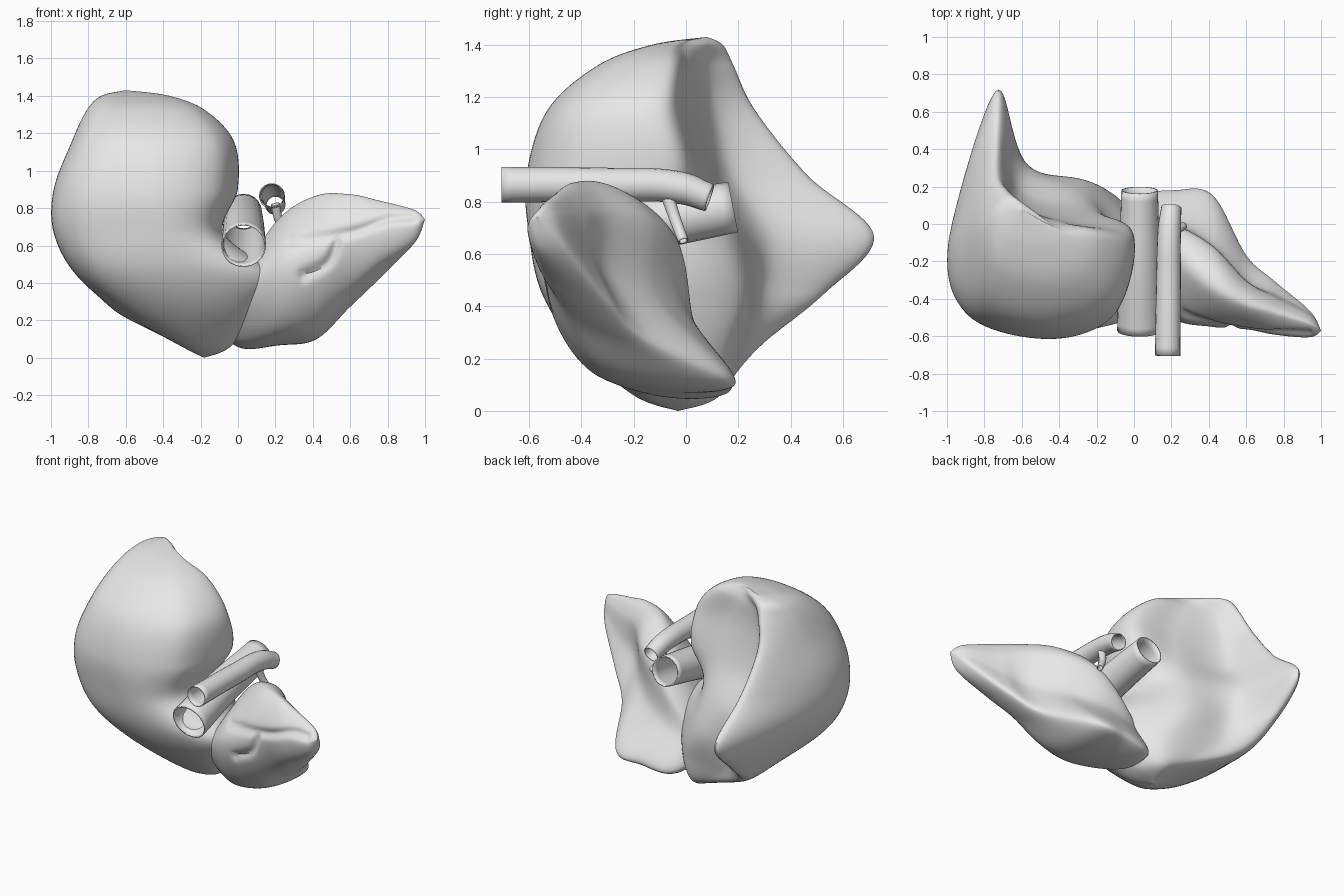
import bpy
import bmesh
import math
from mathutils import Vector

default_cube = bpy.data.objects.get("Cube")
if default_cube:
    bpy.data.objects.remove(default_cube, do_unlink=True)

# One neutral grey for every part
grey = bpy.data.materials.new("neutral_grey")
grey.use_nodes = True
grey_colour = (0.8, 0.8, 0.8, 1)
grey.diffuse_color = grey_colour
grey.node_tree.nodes["Principled BSDF"].inputs["Base Color"].default_value = grey_colour


def smooth_path(points, steps, closed):
    """Smooth curve that passes through every control point."""
    count = len(points)

    def control(index):
        if closed:
            return points[index % count]
        return points[max(0, min(count - 1, index))]

    path = []
    for index in range(count if closed else count - 1):
        before, start, end, after = (control(index + offset) for offset in (-1, 0, 1, 2))
        tangent_in, tangent_out = (end - before) / 2, (after - start) / 2
        for step in range(steps):
            t = step / steps
            ease = t * t * (3 - 2 * t)
            path.append(start.lerp(end, ease)
                        + tangent_in * (t * (1 - t) ** 2)
                        - tangent_out * (t * t * (1 - t)))
    if not closed:
        path.append(points[-1].copy())
    return path


def finish(mesh_object):
    bpy.ops.object.select_all(action="DESELECT")
    mesh_object.select_set(True)
    bpy.context.view_layer.objects.active = mesh_object
    bpy.ops.object.shade_smooth_by_angle(angle=math.radians(50))


def loft(name, first_tip, sections, last_tip, steps=12, shape=None):
    """Skin closed sections between two end points."""
    rings = [smooth_path(section, steps, True) for section in sections]
    columns = []
    for column in zip(*rings):
        columns.append(smooth_path([first_tip, *column, last_tip], steps, False))

    bm = bmesh.new()
    grid = [[bm.verts.new(point) for point in column] for column in columns]
    for index, column in enumerate(grid):
        neighbour = grid[(index + 1) % len(grid)]
        for row in range(len(column) - 1):
            bm.faces.new((column[row], neighbour[row],
                          neighbour[row + 1], column[row + 1]))
    bmesh.ops.remove_doubles(bm, verts=bm.verts, dist=0.0001)
    bmesh.ops.recalc_face_normals(bm, faces=bm.faces)
    bm.normal_update()
    if shape:
        shape(bm)
    mesh = bpy.data.meshes.new(name)
    bm.to_mesh(mesh)
    bm.free()
    mesh.materials.append(grey)
    lobe = bpy.data.objects.new(name, mesh)
    bpy.context.collection.objects.link(lobe)
    finish(lobe)


def carve_fissures(bm):
    """Press shallow creases into the front face."""
    creases = [
        [(0.28, 0.62), (0.6, 0.67), (0.8, 0.74), (0.93, 0.75)],
        [(0.53, 0.63), (0.48, 0.51), (0.35, 0.44)],
    ]
    trail = []
    for crease in creases:
        trail += smooth_path([Vector((x, 0, z)) for x, z in crease], 16, False)
    for vert in bm.verts:
        facing = max(0, -vert.normal.y)
        spot = Vector((vert.co.x, 0, vert.co.z))
        nearest = min((spot - point).length for point in trail)
        vert.co.y += 0.025 * facing * math.exp(-(nearest / 0.025) ** 2)


def corner(side, front):
    """Rounded corner between a side point and the front point."""
    return Vector((side.x * 0.8 + front.x * 0.2,
                   side.y * 0.24 + front.y * 0.76, front.z))


# Right lobe: height, then outer, front, inner, roll, hollow and rear tip
right_levels = [
    (.06, (-.3, -.05), (-.2, -.2), (-.04, -.02), (-.1, .1), (-.18, .13), (-.25, .08)),
    (.25, (-.64, -.05), (-.3, -.42), (.11, -.16), (-.1, .15), (-.44, .23), (-.64, .27)),
    (.45, (-.87, -.1), (-.42, -.55), (.16, -.27), (-.18, .19), (-.54, .29), (-.73, .52)),
    (.67, (-.98, -.1), (-.45, -.6), (-.08, -.17), (-.23, .14), (-.58, .31), (-.74, .71)),
    (.9, (-.98, -.1), (-.45, -.61), (-.01, -.05), (-.27, .07), (-.61, .17), (-.75, .46)),
    (1.15, (-.89, -.08), (-.45, -.53), (-.03, -.08), (-.32, .01), (-.61, .1), (-.75, .26)),
    (1.32, (-.81, -.02), (-.45, -.34), (-.18, -.06), (-.4, .01), (-.58, .08), (-.7, .18)),
    (1.4, (-.73, .05), (-.5, -.13), (-.37, -.05), (-.45, 0), (-.55, .08), (-.66, .14)),
]
right_sections = []
for height, *outline in right_levels:
    outer, front, inner, *rear = [Vector((x, y, height)) for x, y in outline]
    right_sections.append([outer, corner(outer, front), front,
                           corner(inner, front), inner, *rear])
loft("right_lobe", Vector((-.18, -.03, 0)), right_sections, Vector((-.6, .08, 1.43)))

# Left lobe: x position, then crest, front, lower front, rear edge, rear hollow, rear crest
left_levels = [
    (0, (-.15, .43), (-.34, .34), (-.15, .09), (.13, .08), (.03, .28), (-.02, .39)),
    (.22, (-.23, .74), (-.51, .5), (-.33, .13), (.17, .09), (.01, .38), (-.03, .64)),
    (.42, (-.36, .86), (-.55, .55), (-.35, .18), (.15, .12), (-.11, .45), (-.13, .74)),
    (.6, (-.44, .87), (-.565, .65), (-.45, .37), (-.17, .28), (-.3, .54), (-.31, .77)),
    (.75, (-.48, .84), (-.59, .7), (-.53, .5), (-.31, .42), (-.37, .6), (-.4, .76)),
    (.94, (-.54, .79), (-.605, .72), (-.57, .62), (-.47, .62), (-.48, .7), (-.5, .76)),
]
left_sections = [[Vector((x, y, z)) for y, z in outline] for x, *outline in left_levels]
loft("left_lobe", Vector((-.15, -.1, .22)), left_sections, Vector((1, -.57, .74)),
     steps=18, shape=carve_fissures)


def vessel(name, path, wall):
    """Open hollow tube along a path of (position, radius) pairs."""
    curve = bpy.data.curves.new(name, "CURVE")
    curve.dimensions = "3D"
    curve.bevel_depth = 1
    curve.bevel_resolution = 8
    curve.resolution_u = 10
    spline = curve.splines.new("BEZIER")
    spline.bezier_points.add(len(path) - 1)
    for point, (position, radius) in zip(spline.bezier_points, path):
        point.co = position
        point.radius = radius
        point.handle_left_type = point.handle_right_type = "AUTO"
    curve.materials.append(grey)
    tube = bpy.data.objects.new(name, curve)
    bpy.context.collection.objects.link(tube)
    bpy.ops.object.select_all(action="DESELECT")
    tube.select_set(True)
    bpy.context.view_layer.objects.active = tube
    bpy.ops.object.convert(target="MESH")
    tube = bpy.context.view_layer.objects.active
    thickness = tube.modifiers.new("wall", "SOLIDIFY")
    thickness.thickness = wall
    thickness.offset = -1
    finish(tube)


# Vessels lying in the cleft between the lobes
vessel("main_vein", [((.03, -.57, .6), .12), ((.03, -.2, .705), .11),
                     ((.03, .18, .78), .098)], 0.008)
vessel("upper_vessel", [((.18, -.705, .865), .068), ((.185, -.3, .864), .066),
                        ((.19, -.02, .853), .062), ((.2, .09, .815), .054)], 0.006)
vessel("vessel_branch", [((.2, -.07, .82), .025), ((.22, -.04, .73), .022),
                         ((.265, -.01, .65), .02)], 0.004)
